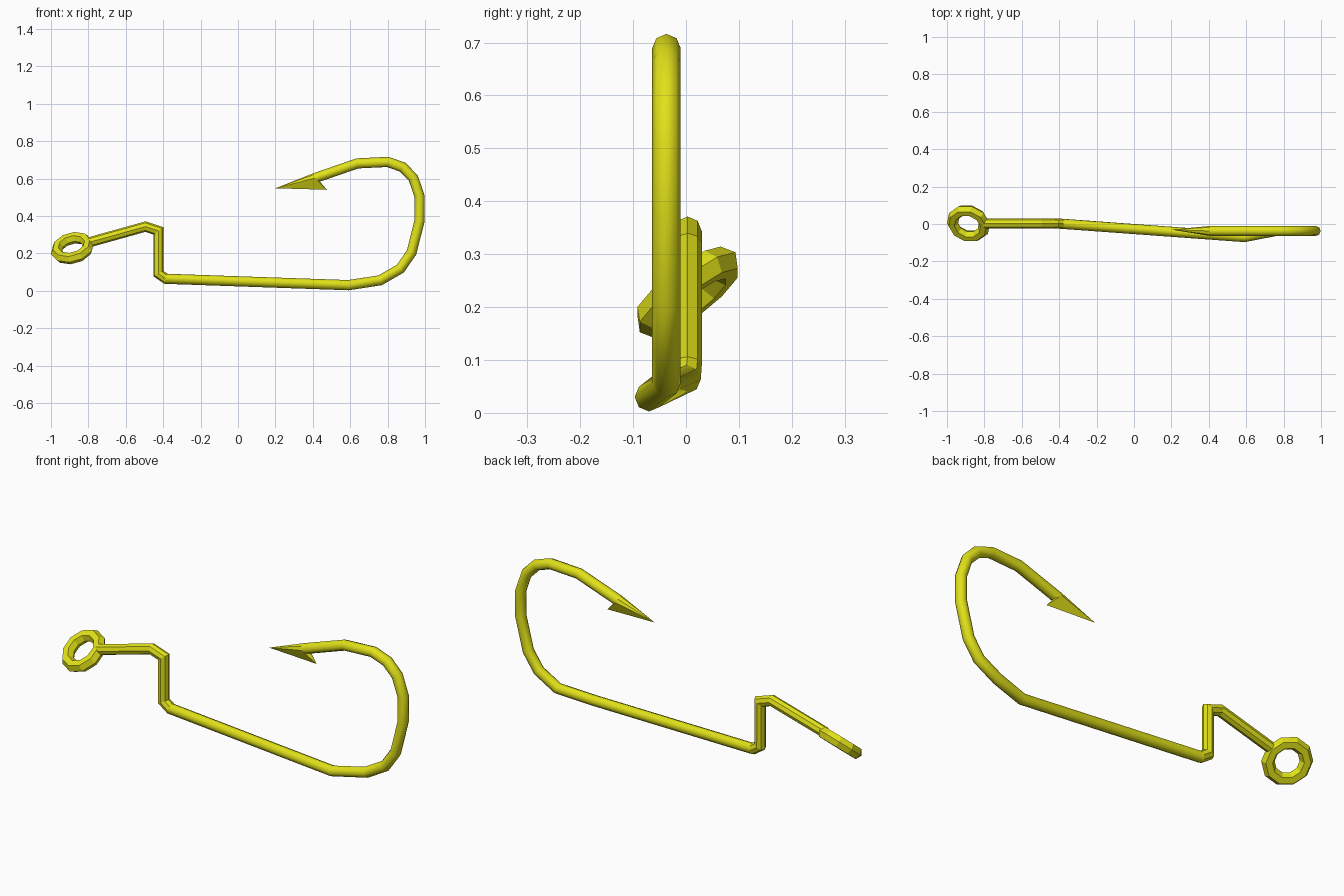
import bpy, bmesh
from math import sin, cos, tau, radians
from mathutils import Vector, Matrix

if "Cube" in bpy.data.objects:
    bpy.data.objects.remove(bpy.data.objects["Cube"])

mat = bpy.data.materials.new("yellow_metal")
mat.diffuse_color = (0.75, 0.75, 0.01, 1)
mat.use_nodes = True
mat.node_tree.nodes["Principled BSDF"].inputs["Base Color"].default_value = mat.diffuse_color
R, SIDES = 0.027, 8


def finish(bm, name):
    bmesh.ops.recalc_face_normals(bm, faces=bm.faces)
    me = bpy.data.meshes.new(name)
    bm.to_mesh(me)
    bm.free()
    me.materials.append(mat)
    ob = bpy.data.objects.new(name, me)
    bpy.context.collection.objects.link(ob)
    return ob


def ring_points(path, i):
    """Mitred octagonal section of the wire at path point i."""
    p = path[i]
    d0 = (p - path[max(i - 1, 0)]).normalized()
    d1 = (path[min(i + 1, len(path) - 1)] - p).normalized()
    t = (d0 + d1).normalized()
    up = t.cross(Vector((0, 1, 0))).normalized()
    side = up.cross(t)
    mitre = 1 / max(t.dot(d1 if d1.length else d0), 0.7)
    return [p + side * R * cos(k * tau / SIDES) + up * R * mitre * sin(k * tau / SIDES)
            for k in range(SIDES)]


# Wire centre line: offset neck, shank, then round bend up to the point
path = [Vector(p) for p in (
    (-0.80, 0.003, 0.258), (-0.495, 0.003, 0.343), (-0.426, 0.003, 0.320),
    (-0.426, 0.003, 0.092), (-0.385, 0.001, 0.064), (0.59, -0.070, 0.030),
    (0.76, -0.037, 0.056), (0.868, -0.037, 0.118), (0.928, -0.037, 0.205),
    (0.971, -0.037, 0.375), (0.971, -0.037, 0.505), (0.937, -0.037, 0.603),
    (0.880, -0.037, 0.661), (0.80, -0.037, 0.689), (0.638, -0.037, 0.681),
    (0.41, -0.037, 0.602))]
FLAT_SEGMENTS = 4

bm = bmesh.new()
rings = [[bm.verts.new(c) for c in ring_points(path, i)] for i in range(len(path))]
for i, (a, b) in enumerate(zip(rings, rings[1:])):
    for k in range(SIDES):
        n = (k + 1) % SIDES
        bm.faces.new((a[k], a[n], b[n], b[k])).smooth = i >= FLAT_SEGMENTS
bm.faces.new(rings[0])
finish(bm, "hook_wire")

# Point and barb: hull from the wire end to the sharp tip and the barb tip
bm = bmesh.new()
for c in ring_points(path, len(path) - 1):
    bm.verts.new(c)
bm.verts.new((0.20, -0.030, 0.548))
bm.verts.new((0.475, -0.037, 0.540))
bmesh.ops.convex_hull(bm, input=bm.verts)
finish(bm, "barbed_point")

# Eye: low-poly ring lying along the neck and rolled about it
phi = radians(37)
a = Vector((0.963, 0, 0.27))
b = Vector((0, 1, 0)) * cos(phi) + Vector((-0.27, 0, 0.963)) * sin(phi)
n = a.cross(b)
centre = Vector((-0.885, 0.003, 0.228))
MAJOR, MINOR, SEG, SEC = 0.088, 0.031, 10, 6
bm = bmesh.new()
grid = []
for i in range(SEG):
    out = a * cos(i * tau / SEG) + b * sin(i * tau / SEG)
    grid.append([bm.verts.new(centre + out * (MAJOR + MINOR * cos(j * tau / SEC))
                              + n * MINOR * sin(j * tau / SEC)) for j in range(SEC)])
for i in range(SEG):
    p, q = grid[i], grid[(i + 1) % SEG]
    for j in range(SEC):
        m = (j + 1) % SEC
        bm.faces.new((p[j], q[j], q[m], p[m]))
finish(bm, "line_eye")
